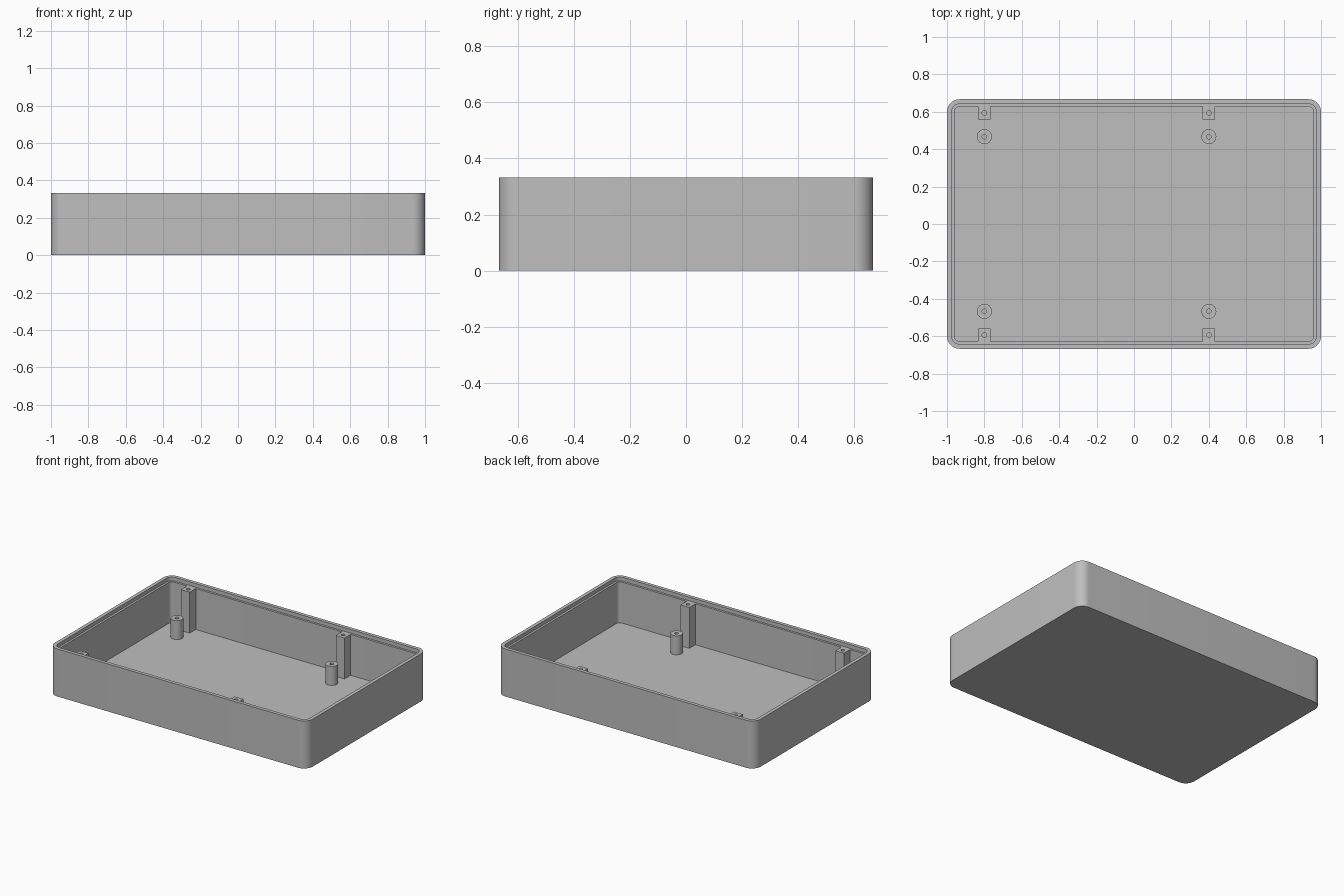
import bpy
import bmesh
from math import cos, sin, pi, radians

cube = bpy.data.objects.get("Cube")
if cube:
    bpy.data.objects.remove(cube, do_unlink=True)

grey = bpy.data.materials.new("light_grey_plastic")
grey.use_nodes = True
colour = (0.52, 0.52, 0.52, 1)
grey.diffuse_color = colour
grey.node_tree.nodes["Principled BSDF"].inputs["Base Color"].default_value = colour

HALF_X, HALF_Y, HEIGHT, CORNER = 1.0, 0.667, 0.333, 0.067
WALL, RIM = 0.04, 0.025        # full wall and the thin rim above the ledge
FLOOR, LEDGE = 0.02, 0.307     # heights


def rounded_outline(inset, steps=10):
    """Rounded rectangle, inset from the outside of the case."""
    r = CORNER - inset
    cx, cy = HALF_X - CORNER, HALF_Y - CORNER
    points = []
    for k, (sx, sy) in enumerate([(1, 1), (-1, 1), (-1, -1), (1, -1)]):
        for i in range(steps + 1):
            a = (k + i / steps) * pi / 2
            points.append((sx * cx + r * cos(a), sy * cy + r * sin(a)))
    return points


def round_outline(r, n=32):
    return [(r * cos(2 * pi * i / n), r * sin(2 * pi * i / n)) for i in range(n)]


def square_outline(r, n=32):
    """Square with the same point count as the round outline."""
    return [(x / max(abs(x), abs(y)) * r, y / max(abs(x), abs(y)) * r)
            for x, y in round_outline(1, n)]


def build_stack(name, rings, location=(0, 0, 0), caps=False):
    """Skin a list of (outline, height) rings into one surface."""
    bm = bmesh.new()
    loops = [[bm.verts.new((x, y, z)) for x, y in outline] for outline, z in rings]
    for low, high in zip(loops, loops[1:]):
        n = len(low)
        for i in range(n):
            j = (i + 1) % n
            bm.faces.new((low[i], low[j], high[j], high[i]))
    if caps:
        bm.faces.new(loops[0][::-1])
        bm.faces.new(loops[-1])
    mesh = bpy.data.meshes.new(name)
    bm.to_mesh(mesh)
    bm.free()
    mesh.materials.append(grey)
    obj = bpy.data.objects.new(name, mesh)
    obj.location = location
    bpy.context.collection.objects.link(obj)
    bpy.ops.object.select_all(action='DESELECT')
    obj.select_set(True)
    bpy.context.view_layer.objects.active = obj
    bpy.ops.object.shade_smooth_by_angle(angle=radians(30))
    return obj


# Open case with a stepped rim
build_stack("case_shell", [
    (rounded_outline(0), 0),
    (rounded_outline(0), HEIGHT),
    (rounded_outline(RIM), HEIGHT),
    (rounded_outline(RIM), LEDGE),
    (rounded_outline(WALL), LEDGE),
    (rounded_outline(WALL), FLOOR),
], caps=True)

# Board standoffs and wall-side lid posts, each with a screw hole
HOLE = round_outline(0.0125)
POST = 0.0335
for side, sy in (("front", -1), ("back", 1)):
    for end, x in (("right", -0.8), ("left", 0.4)):
        for part, outline, y, top in (
                ("standoff", round_outline(0.04), 0.467, 0.153),
                ("lid_post", square_outline(POST), HALF_Y - WALL - POST, LEDGE)):
            build_stack(f"{side}_{end}_{part}",
                        [(outline, FLOOR), (outline, top), (HOLE, top), (HOLE, FLOOR)],
                        location=(x, sy * y, 0))
